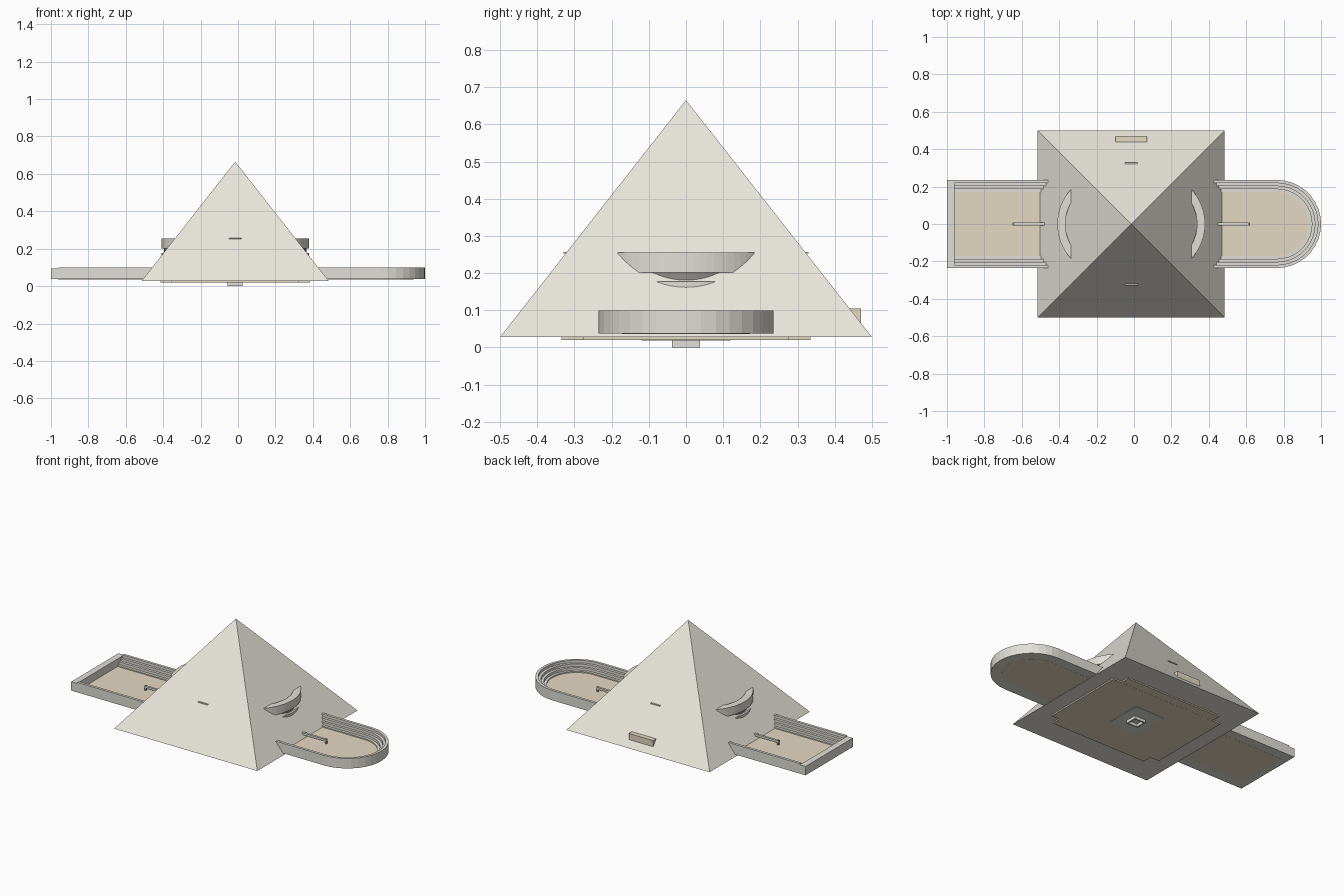
import bpy, bmesh, math

if "Cube" in bpy.data.objects:
    bpy.data.objects.remove(bpy.data.objects["Cube"])

CX = -0.015                     # pyramid centre in x


def material(name, rgb):
    m = bpy.data.materials.new(name)
    m.diffuse_color = (*rgb, 1)
    m.use_nodes = True
    m.node_tree.nodes["Principled BSDF"].inputs["Base Color"].default_value = m.diffuse_color
    return m


STONE = material("pale_stone", (0.82, 0.79, 0.72))
WALL = material("grey_stone", (0.75, 0.74, 0.68))
SAND = material("sand", (0.78, 0.69, 0.54))
DARK = material("dark_glass", (0.28, 0.26, 0.25))


def finish(bm, name, mat):
    bmesh.ops.recalc_face_normals(bm, faces=bm.faces[:])
    me = bpy.data.meshes.new(name)
    bm.to_mesh(me)
    bm.free()
    me.materials.append(mat)
    ob = bpy.data.objects.new(name, me)
    bpy.context.collection.objects.link(ob)
    return ob


def box(name, x0, x1, y0, y1, z0, z1, mat):
    bm = bmesh.new()
    bmesh.ops.create_cube(bm, size=1)
    for v in bm.verts:
        v.co.x = x1 if v.co.x > 0 else x0
        v.co.y = y1 if v.co.y > 0 else y0
        v.co.z = z1 if v.co.z > 0 else z0
    return finish(bm, name, mat)


def sweep(name, stations, profile, mat):
    """Carry a closed (radius, z) profile through (centre x, angle) stations."""
    bm = bmesh.new()
    rings = [[bm.verts.new((cx + r * math.cos(a), r * math.sin(a), z)) for r, z in profile]
             for cx, a in stations]
    n = len(profile)
    for a, b in zip(rings, rings[1:]):
        for i in range(n):
            bm.faces.new((a[i], a[(i + 1) % n], b[(i + 1) % n], b[i]))
    bm.faces.new(rings[0])
    bm.faces.new(rings[-1])
    return finish(bm, name, mat)


# main pyramid
bm = bmesh.new()
bmesh.ops.create_cone(bm, cap_ends=True, segments=4, radius1=math.sqrt(0.5), radius2=0, depth=1)
bmesh.ops.remove_doubles(bm, verts=bm.verts[:], dist=1e-5)
for v in bm.verts:
    if v.co.z > 0:
        v.co = (CX, 0, 0.665)
    else:
        a = math.atan2(v.co.y, v.co.x)
        # turn the base corners onto the diagonals
        a = (math.floor(a / (math.pi / 2) + 0.25) + 0.5) * math.pi / 2
        v.co = (CX + math.sqrt(0.5) * math.cos(a), math.sqrt(0.5) * math.sin(a), 0.028)
finish(bm, "pyramid", STONE)

# underside: notched floor plate, central patch, small open shaft
box("base_floor_long", CX - 0.4, CX + 0.4, -0.275, 0.275, 0.02, 0.03, SAND)
box("base_floor_wide", CX - 0.34, CX + 0.34, -0.335, 0.335, 0.0205, 0.03, SAND)
box("base_patch", CX - 0.1, CX + 0.1, -0.12, 0.12, 0.0185, 0.025, WALL)
for s in (-1, 1):
    xs = sorted((CX + s * 0.04, CX + s * 0.032))
    ys = sorted((s * 0.037, s * 0.029))
    box("shaft_side", *xs, -0.037, 0.037, 0, 0.02, WALL)
    box("shaft_end", CX - 0.032, CX + 0.032, *ys, 0, 0.02, WALL)

# stepped wall profile shared by both courts
tiers = [(0.235, 0.037)]
for i in range(4):
    r, z = 0.235 - i * 0.01625, 0.10 - i * 0.016
    tiers += [(r, z), (r - 0.01625, z)]
tiers.append((0.17, 0.037))

# round-ended court on the right
ARC = 18
path = [(0.40, -math.pi / 2)]
path += [(0.765, -math.pi / 2 + math.pi * i / ARC) for i in range(ARC + 1)]
path += [(0.40, math.pi / 2)]
sweep("round_court_steps", path, tiers, WALL)
bm = bmesh.new()
f = bm.faces.new([bm.verts.new((cx + 0.172 * math.cos(a), 0.172 * math.sin(a), 0.0365))
                  for cx, a in path])
ext = bmesh.ops.extrude_face_region(bm, geom=[f])["geom"]
for v in ext:
    if isinstance(v, bmesh.types.BMVert):
        v.co.z = 0.045
if f.is_valid and len(bm.faces) == len(path) + 1:
    bm.faces.new(f.verts[:])
finish(bm, "round_court_floor", SAND)

# square court on the left
for s in (-1, 1):
    sweep("square_court_steps", [(-0.43, s * math.pi / 2), (-0.96, s * math.pi / 2)], tiers, WALL)
box("square_court_end_wall", -1.0, -0.96, -0.235, 0.235, 0.037, 0.093, WALL)
box("square_court_floor", -0.962, -0.43, -0.172, 0.172, 0.0365, 0.045, SAND)

# beams and end posts reaching into the courts
for s in (-1, 1):
    xs = sorted((CX + s * 0.42, CX + s * 0.635))
    box("court_beam", *xs, -0.007, 0.007, 0.060, 0.073, WALL)
    px = CX + s * 0.63
    box("beam_post", px - 0.005, px + 0.005, -0.005, 0.005, 0.043, 0.075, DARK)

# curved balconies: parapet, recessed dark slot, lower lip
for s in (-1, 1):
    c = CX + s * 0.124
    mid = 0 if s > 0 else math.pi
    arc = [(c, mid - 0.85 + 1.7 * i / 24) for i in range(25)]
    for name, r0, r1, z0, z1, mat in (
            ("balcony_parapet", 0.228, 0.271, 0.202, 0.255, WALL),
            ("balcony_slot", 0.230, 0.256, 0.175, 0.205, DARK),
            ("balcony_lip", 0.228, 0.271, 0.158, 0.178, WALL)):
        sweep(name, arc, [(r0, z0), (r1, z0), (r1, z1), (r0, z1)], mat)

# thin ledges on the front and back slopes
for s in (-1, 1):
    ys = sorted((s * 0.30, s * 0.329))
    box("slope_ledge", CX - 0.033, CX + 0.033, *ys, 0.253, 0.257, WALL)

# entrance block on the back
box("back_entrance", -0.1, 0.07, 0.43, 0.47, 0.064, 0.105, SAND)
